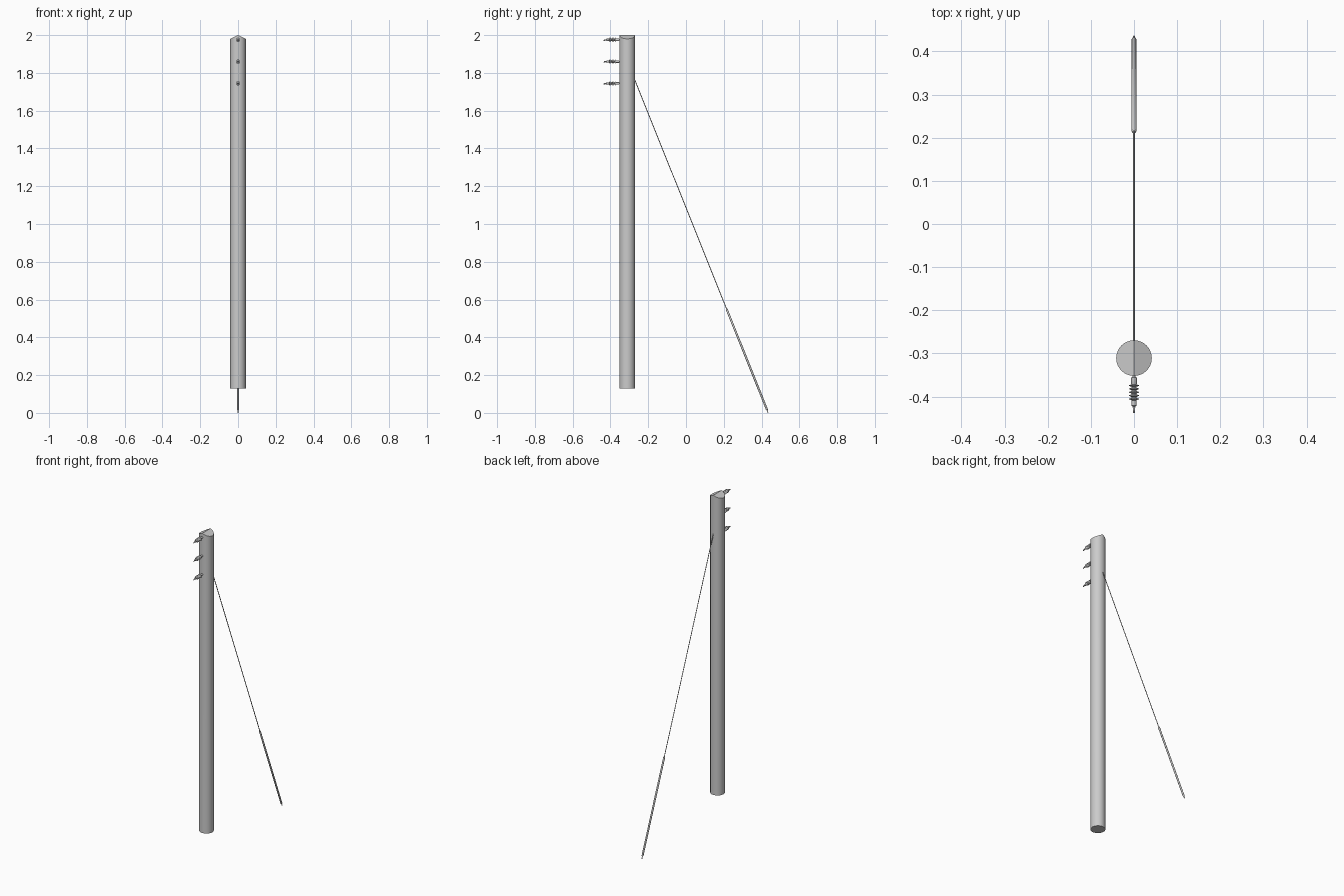
import bpy, bmesh, math
from mathutils import Vector

if "Cube" in bpy.data.objects:
    bpy.data.objects.remove(bpy.data.objects["Cube"])

POLE_Y, POLE_R = -0.311, 0.0413


def finish(bm, name, angle=40):
    bmesh.ops.recalc_face_normals(bm, faces=bm.faces)
    me = bpy.data.meshes.new(name)
    bm.to_mesh(me)
    bm.free()
    ob = bpy.data.objects.new(name, me)
    bpy.context.collection.objects.link(ob)
    bpy.ops.object.select_all(action='DESELECT')
    bpy.context.view_layer.objects.active = ob
    ob.select_set(True)
    bpy.ops.object.shade_smooth_by_angle(angle=math.radians(angle))
    return ob


def lathe(name, profile, origin, axis, segs=16):
    """Revolve (radius, distance) pairs about an axis and cap both ends."""
    bm = bmesh.new()
    rot = Vector((0, 0, 1)).rotation_difference(Vector(axis).normalized())
    rings = []
    for r, d in profile:
        rings.append([bm.verts.new(Vector(origin) + rot @ Vector((
            r * math.cos(2 * math.pi * i / segs),
            r * math.sin(2 * math.pi * i / segs), d))) for i in range(segs)])
    for a, b in zip(rings, rings[1:]):
        for i in range(segs):
            j = (i + 1) % segs
            bm.faces.new((a[i], a[j], b[j], b[i]))
    bm.faces.new(rings[0][::-1])
    bm.faces.new(rings[-1])
    return finish(bm, name)


# Pole with a gabled top cut by two sloping planes
bm = bmesh.new()
bmesh.ops.create_cone(bm, cap_ends=True, segments=32, radius1=POLE_R,
                      radius2=POLE_R, depth=1.97)
bmesh.ops.translate(bm, verts=bm.verts, vec=(0, POLE_Y, 0.13 + 1.97 / 2))
for s in (-1, 1):
    cut = bmesh.ops.bisect_plane(
        bm, geom=bm.verts[:] + bm.edges[:] + bm.faces[:], dist=1e-6,
        plane_co=(0, POLE_Y, 2), plane_no=(0.48 * s, 0, 1), clear_outer=True)
    edges = [e for e in cut['geom_cut'] if isinstance(e, bmesh.types.BMEdge)
             and e.is_boundary]
    bmesh.ops.holes_fill(bm, edges=edges, sides=0)
finish(bm, "pole", 20)

# Ribbed insulators with a thin wire clamp at the tip
profile = [(0.004, 0), (0.004, 0.012), (0.0065, 0.013), (0.0065, 0.028)]
for k in range(5):
    d = 0.029 + k * 0.0078
    profile += [(0.006, d), (0.0115, d + 0.0018),
                (0.0115, d + 0.003), (0.006, d + 0.0055)]
profile += [(0.006, 0.078), (0.003, 0.080), (0.0025, 0.090)]
for n, z in enumerate((1.975, 1.86, 1.744)):
    lathe(f"insulator_{n + 1}", profile, (0, -0.343, z), (0, -1, 0))
    lathe(f"insulator_clamp_{n + 1}", [(0.0025, 0), (0.0025, 0.017)],
          (0, -0.421, z), (0, -1, -0.25), 8)

# Guy wire running from the pole to the ground
top, foot = Vector((0, -0.28, 1.785)), Vector((0, 0.435, 0.001))
axis = foot - top
lathe("guy_wire", [(0.0022, 0), (0.0022, axis.length)], top, axis, 8)

# Protective sleeve around the lower wire
length = axis.length
lathe("guy_guard", [(0.003, length - 0.595), (0.0055, length - 0.59),
                    (0.0055, length - 0.018), (0.003, length - 0.013)],
      top, axis, 12)
